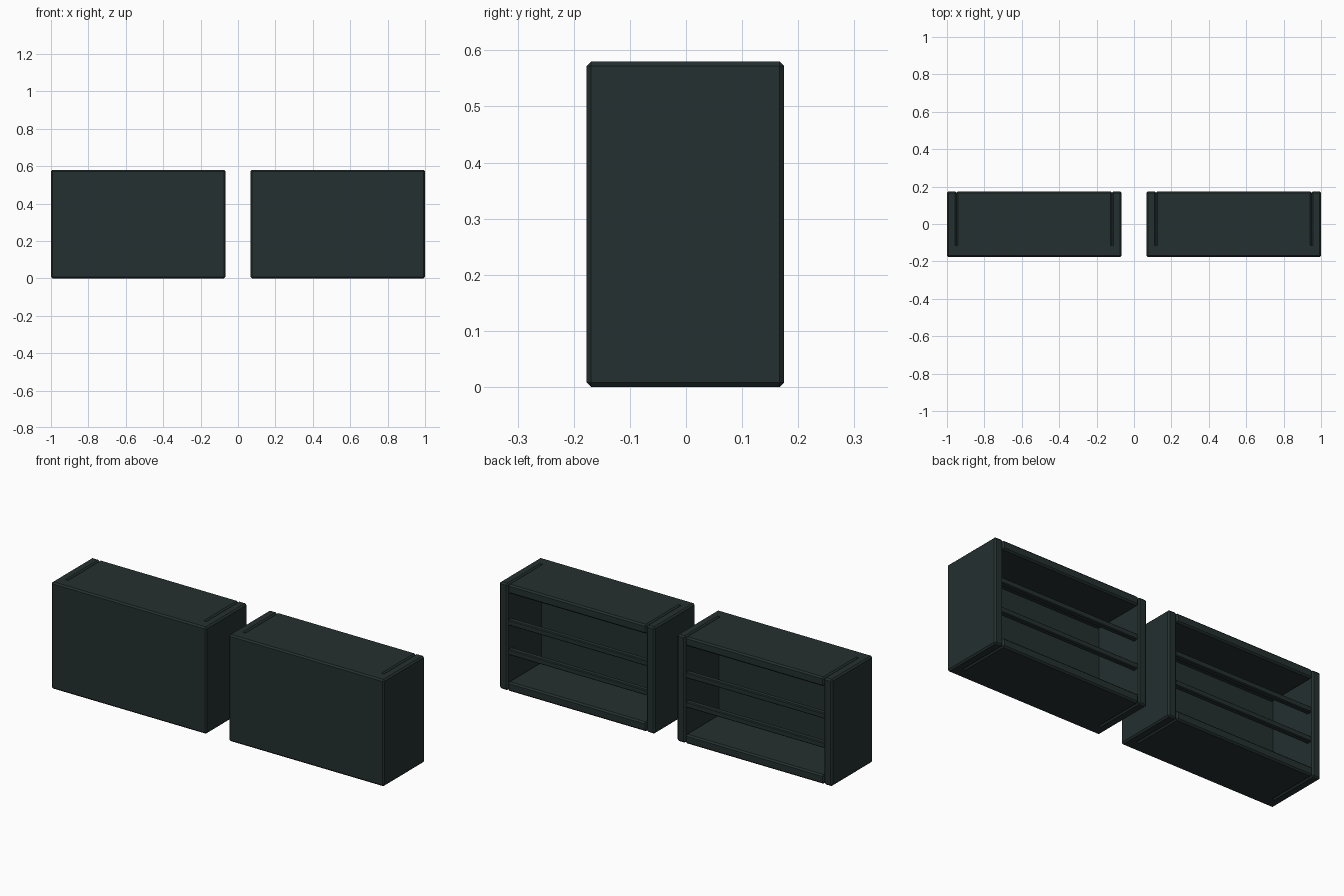
import bpy, bmesh

if "Cube" in bpy.data.objects:
    bpy.data.objects.remove(bpy.data.objects["Cube"])

paint = bpy.data.materials.new("dark slate")
paint.diffuse_color = (0.018, 0.029, 0.029, 1)
paint.use_nodes = True
paint.node_tree.nodes["Principled BSDF"].inputs["Base Color"].default_value = paint.diffuse_color

CHAMFER = 0.008
H = 0.58                      # cabinet height
X0, X1 = 0.067, 1.0           # right cabinet extent
Y0, Y1 = -0.177, 0.175        # front and back
JOIN = -0.115                 # back of the thick front panel
T = 0.05                      # board thickness


def board(name, lo, hi, plain_y=None, chamfer=CHAMFER):
    """Chamfered box; edges lying in the plane y = plain_y stay square."""
    bm = bmesh.new()
    bmesh.ops.create_cube(bm, size=1)
    for v in bm.verts:
        v.co = [lo[i] if v.co[i] < 0 else hi[i] for i in range(3)]
    edges = [e for e in bm.edges if plain_y is None
             or not all(abs(v.co.y - plain_y) < 1e-5 for v in e.verts)]
    bmesh.ops.bevel(bm, geom=edges, offset=chamfer, offset_type='OFFSET',
                    segments=1, affect='EDGES')
    bmesh.ops.recalc_face_normals(bm, faces=bm.faces)
    mesh = bpy.data.meshes.new(name)
    bm.to_mesh(mesh)
    bm.free()
    mesh.materials.append(paint)
    obj = bpy.data.objects.new(name, mesh)
    bpy.context.collection.objects.link(obj)


def cabinet(side, x0, x1):
    a, b = x0 + T, x1 - T     # inner faces of the side walls
    # thick front panel
    board(side + "_front_panel", (x0, Y0, 0), (x1, JOIN, H), JOIN)
    # side walls
    board(side + "_outer_wall", (x0, JOIN, 0), (a, Y1, H), JOIN)
    board(side + "_inner_wall", (b, JOIN, 0), (x1, Y1, H), JOIN)
    # top and bottom boards
    board(side + "_top_board", (a, JOIN, H - T), (b, Y1, H), JOIN)
    board(side + "_bottom_board", (a, JOIN, 0), (b, Y1, T), JOIN)
    # two rails across the open back
    for i, z in enumerate((0.207, 0.367)):
        board(f"{side}_rail_{i + 1}", (a - 0.005, 0.135, z - 0.015),
              (b + 0.005, 0.165, z + 0.015), chamfer=0.004)


cabinet("right", X0, X1)
cabinet("left", -X1, -X0)
